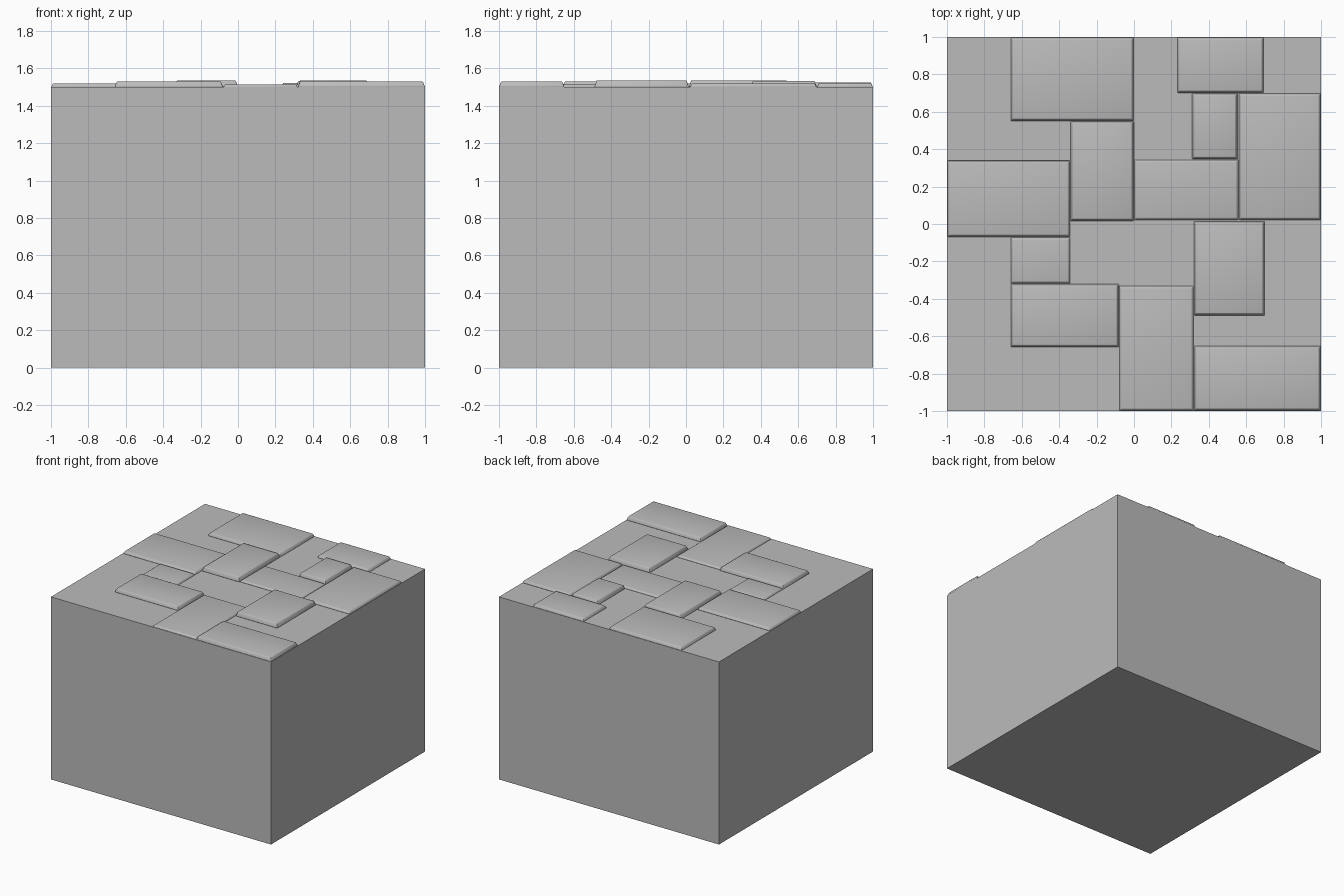
import bpy
import bmesh

old = bpy.data.objects.get("Cube")
if old:
    bpy.data.objects.remove(old, do_unlink=True)

stone = bpy.data.materials.new("grey_stone")
stone.use_nodes = True
GREY = (0.5, 0.5, 0.5, 1)
stone.diffuse_color = GREY
stone.node_tree.nodes["Principled BSDF"].inputs["Base Color"].default_value = GREY

BASE = 1.5
INSET = 0.012


def box(name, x0, y0, x1, y1, z0, z1, inset=0.0):
    """Box whose top is drawn in by the inset, giving sloped edges."""
    bm = bmesh.new()
    bmesh.ops.create_cube(bm, size=1)
    for v in bm.verts:
        top = v.co.z > 0
        d = inset if top else 0
        v.co.x = x1 - d if v.co.x > 0 else x0 + d
        v.co.y = y1 - d if v.co.y > 0 else y0 + d
        v.co.z = z1 if top else z0
    mesh = bpy.data.meshes.new(name)
    bm.to_mesh(mesh)
    bm.free()
    obj = bpy.data.objects.new(name, mesh)
    bpy.context.collection.objects.link(obj)
    mesh.materials.append(stone)
    return obj


# Solid block
box("stone_block", -1, -1, 1, 1, 0, BASE)

# Raised paving slabs: left, front, right, back, thickness
slabs = {
    "back_left_slab": (-0.66, 0.55, 0.0, 1.0, 0.025),
    "centre_slab": (-0.34, 0.015, 0.0, 0.55, 0.035),
    "left_slab": (-1.0, -0.07, -0.34, 0.34, 0.02),
    "small_left_slab": (-0.66, -0.32, -0.34, -0.07, 0.015),
    "front_left_slab": (-0.66, -0.66, -0.08, -0.32, 0.03),
    "front_slab": (-0.08, -1.0, 0.32, -0.33, 0.015),
    "front_right_slab": (0.32, -1.0, 1.0, -0.65, 0.03),
    "right_slab": (0.32, -0.49, 0.70, 0.015, 0.035),
    "middle_slab": (0.0, 0.02, 0.56, 0.345, 0.015),
    "small_back_slab": (0.31, 0.345, 0.555, 0.70, 0.033),
    "back_right_slab": (0.23, 0.70, 0.695, 1.0, 0.023),
    "side_slab": (0.56, 0.02, 1.0, 0.70, 0.02),
}
for name, (x0, y0, x1, y1, thick) in slabs.items():
    slab = box(name, x0, y0, x1, y1, BASE, BASE + thick, INSET)
    # Softly rounded rim on each slab
    bevel = slab.modifiers.new("soft_rim", "BEVEL")
    bevel.width = 0.004
    bevel.segments = 2
    bevel.limit_method = "ANGLE"
    for face in slab.data.polygons:
        face.use_smooth = True
